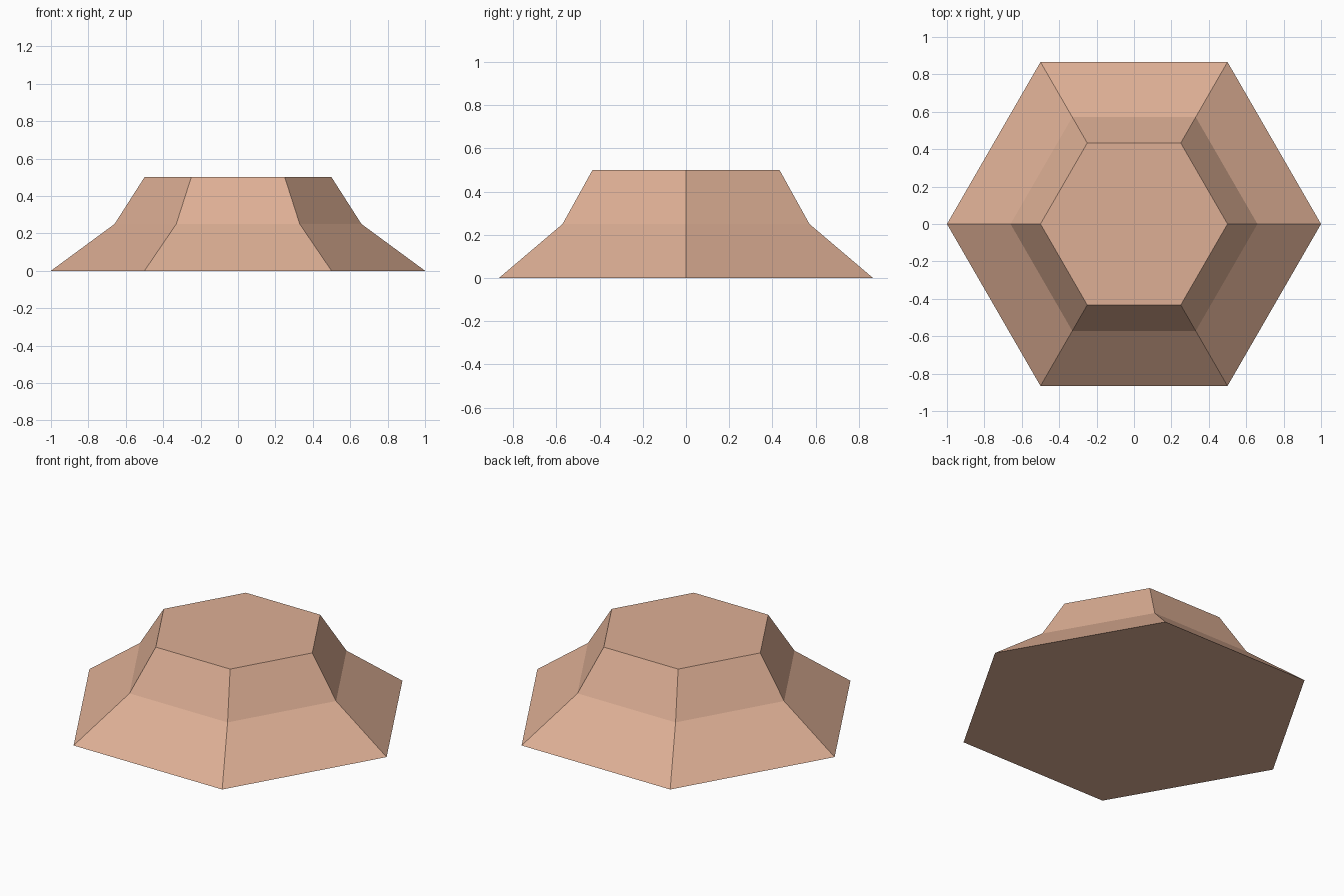
import bpy, bmesh, math

if "Cube" in bpy.data.objects:
    bpy.data.objects.remove(bpy.data.objects["Cube"])

SIDES = 6
# (radius, height) of each hexagonal ring, from base to top
RINGS = [(1.0, 0.0), (0.66, 0.25), (0.5, 0.5)]

clay = bpy.data.materials.new("clay_tan")
clay.diffuse_color = (0.73, 0.43, 0.30, 1)
clay.use_nodes = True
clay.node_tree.nodes["Principled BSDF"].inputs["Base Color"].default_value = clay.diffuse_color

bm = bmesh.new()
rings = []
for r, z in RINGS:
    rings.append([bm.verts.new((r * math.cos(math.tau * i / SIDES),
                                r * math.sin(math.tau * i / SIDES), z))
                  for i in range(SIDES)])

# sloping sides
for low, high in zip(rings, rings[1:]):
    for i in range(SIDES):
        j = (i + 1) % SIDES
        bm.faces.new((low[i], low[j], high[j], high[i]))

# flat base and top
bm.faces.new(rings[0][::-1])
bm.faces.new(rings[-1])

mesh = bpy.data.meshes.new("hexagonal_mound")
bm.to_mesh(mesh)
bm.free()
mesh.materials.append(clay)
mound = bpy.data.objects.new("hexagonal_mound", mesh)
bpy.context.collection.objects.link(mound)
